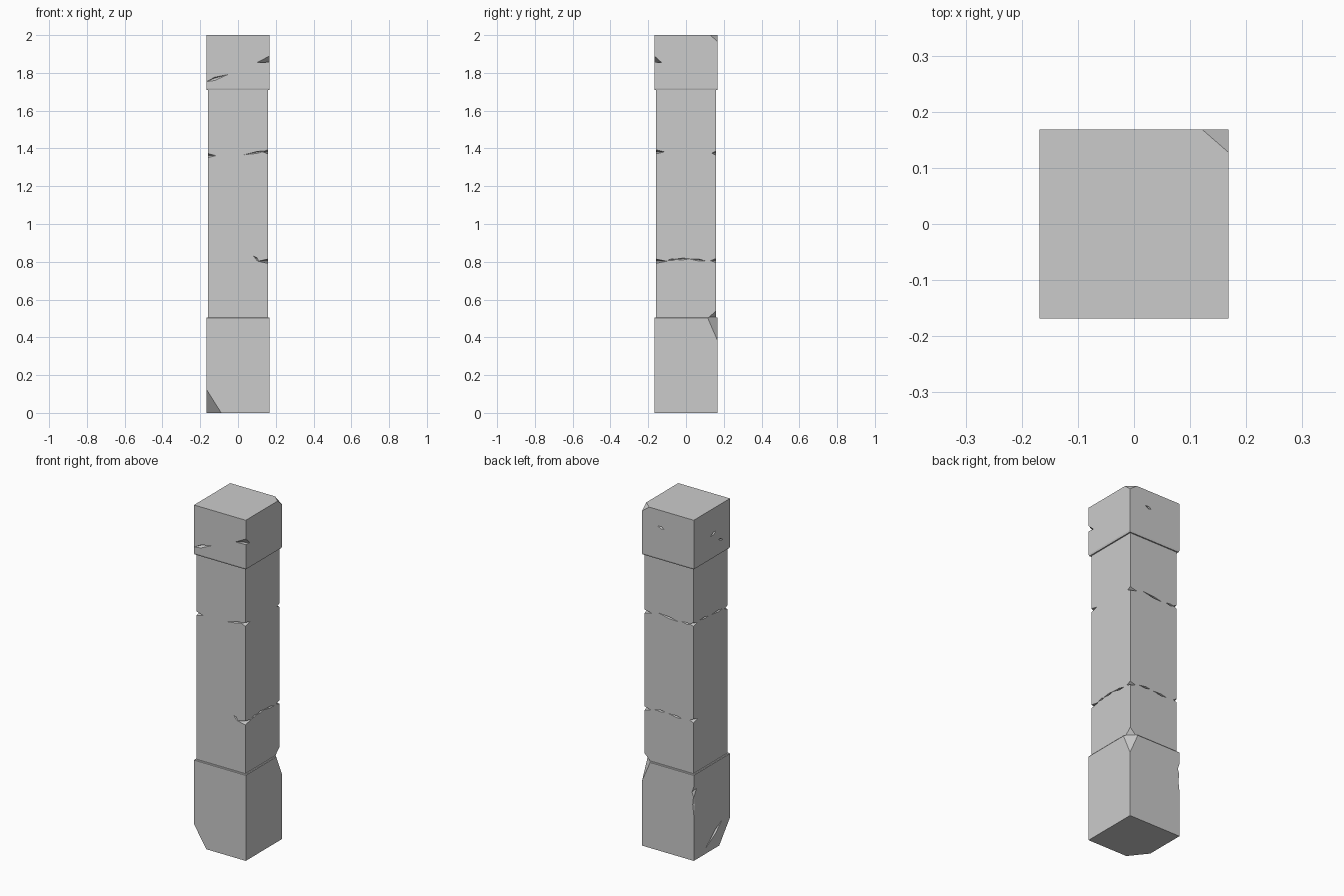
import bpy, bmesh
from mathutils import Vector

if "Cube" in bpy.data.objects:
    bpy.data.objects.remove(bpy.data.objects["Cube"])

B, S = 0.168, 0.158      # half widths: blocks and shaft


def make_object(name, bm):
    bmesh.ops.recalc_face_normals(bm, faces=bm.faces[:])
    me = bpy.data.meshes.new(name)
    bm.to_mesh(me)
    bm.free()
    ob = bpy.data.objects.new(name, me)
    bpy.context.collection.objects.link(ob)
    return ob


# Pillar body: square rings stacked along a stepped profile
profile = [(B, 0), (B, 0.502), (B - 0.003, 0.506), (S, 0.506),
           (S, 1.709), (B - 0.003, 1.709), (B, 1.718), (B, 2.0)]
bm = bmesh.new()
rings = [[bm.verts.new((x * r, y * r, z)) for x, y in ((-1, -1), (1, -1), (1, 1), (-1, 1))]
         for r, z in profile]
for a, b in zip(rings, rings[1:]):
    for i in range(4):
        j = (i + 1) % 4
        bm.faces.new((a[i], a[j], b[j], b[i]))
bm.faces.new(rings[0][::-1])
bm.faces.new(rings[-1])
pillar = make_object("stone_pillar", bm)
bpy.context.view_layer.objects.active = pillar


def carve(points):
    """Subtract the convex hull of the points from the pillar."""
    bm = bmesh.new()
    for p in points:
        bm.verts.new(p)
    bmesh.ops.convex_hull(bm, input=bm.verts[:])
    cutter = make_object("chip_cutter", bm)
    cutter.hide_render = True
    mod = pillar.modifiers.new("chip", 'BOOLEAN')
    mod.operation, mod.solver, mod.object = 'DIFFERENCE', 'EXACT', cutter
    bpy.ops.object.modifier_apply(modifier=mod.name)
    bpy.data.objects.remove(cutter)


FACES = {'front': lambda u, z, r: Vector((u, -r, z)), 'back': lambda u, z, r: Vector((u, r, z)),
         'right': lambda u, z, r: Vector((r, u, z)), 'left': lambda u, z, r: Vector((-r, u, z))}


def crack(face, r, u0, z0, u1, z1, w=0.006, d=0.014):
    """Thin lens-shaped groove on one side."""
    f = FACES[face]
    um, zm = u0 * 0.4 + u1 * 0.6, z0 * 0.4 + z1 * 0.6
    carve([f(u0, z0, r + 0.001), f(u1, z1, r + 0.001), f(um, zm + w, r + 0.002),
           f(um, zm - w, r + 0.002), f(um, zm + w * 0.4, r - d)])


def nick(sx, sy, r, z, lx, ly, h=0.012, dx=0.0, dy=0.0):
    """Wedge notch on a vertical edge, tapering along both sides."""
    o = r + 0.002
    carve([(sx * o, sy * o, z + h), (sx * o, sy * o, z - h),
           (sx * (r - lx), sy * o, z + dx), (sx * o, sy * (r - ly), z + dy)])


# Large broken corners: base foot, base shoulder, cap top
carve([(-0.2, -0.2, -0.05), (-0.168, -0.168, 0.12), (-0.09, -0.168, 0), (-0.168, -0.07, 0),
       (-0.2, -0.2, 0.218), (-0.0575, -0.168, -0.05), (-0.168, -0.029, -0.05)])
carve([(0.168, 0.168, 0.38), (0.168, 0.113, 0.507), (0.113, 0.168, 0.507),
       (0.158, 0.158, 0.54), (0.2, 0.2, 0.38), (0.2, 0.2, 0.54)])
carve([(0.122, 0.168, 2.0), (0.168, 0.128, 2.0), (0.168, 0.168, 1.965),
       (0.2, 0.2, 1.95), (0.2, 0.2, 2.05), (0.08, 0.168, 2.035), (0.168, 0.09, 2.035)])

# Base gouges on the left side and the back left edge
crack('left', B, 0.06, 0.03, -0.095, 0.14, 0.014, 0.02)
nick(-1, 1, B, 0.40, 0.012, 0.03, 0.04, 0, 0.02)
nick(-1, 1, B, 0.33, 0.008, 0.014, 0.09)

# Cap cracks
crack('front', B, -0.05, 1.792, -0.172, 1.752, 0.010)
nick(1, -1, B, 1.875, 0.07, 0.04, 0.018, -0.02, -0.02)
crack('back', B, 0.07, 1.905, 0.022, 1.895, 0.008)
crack('left', B, 0.02, 1.842, -0.04, 1.86, 0.009)
crack('left', B, -0.06, 1.80, -0.10, 1.785, 0.007)

# Upper shaft crack line
for sx, sy, z, lx, ly in ((-1, -1, 1.362, 0.045, 0.03), (1, -1, 1.382, 0.03, 0.048),
                          (1, 1, 1.375, 0.05, 0.022), (-1, 1, 1.38, 0.025, 0.04)):
    nick(sx, sy, S, z, lx, ly)
crack('front', S, 0.025, 1.365, 0.152, 1.388)
crack('back', S, 0.08, 1.39, -0.06, 1.372)
crack('back', S, -0.08, 1.378, -0.14, 1.376)
crack('left', S, 0.10, 1.385, 0.02, 1.378)
crack('left', S, 0.0, 1.376, -0.12, 1.37)

# Lower shaft crack line
for sx, sy, z, lx, ly in ((1, -1, 0.803, 0.055, 0.06), (1, 1, 0.806, 0.04, 0.03),
                          (-1, 1, 0.815, 0.025, 0.045)):
    nick(sx, sy, S, z, lx, ly)
crack('front', S, 0.08, 0.832, 0.112, 0.803, 0.008)
crack('right', S, -0.10, 0.808, -0.055, 0.812)
crack('right', S, -0.07, 0.812, 0.02, 0.816)
crack('right', S, 0.01, 0.816, 0.11, 0.803)
crack('back', S, 0.10, 0.815, 0.02, 0.818)
crack('back', S, 0.01, 0.816, -0.09, 0.808)
